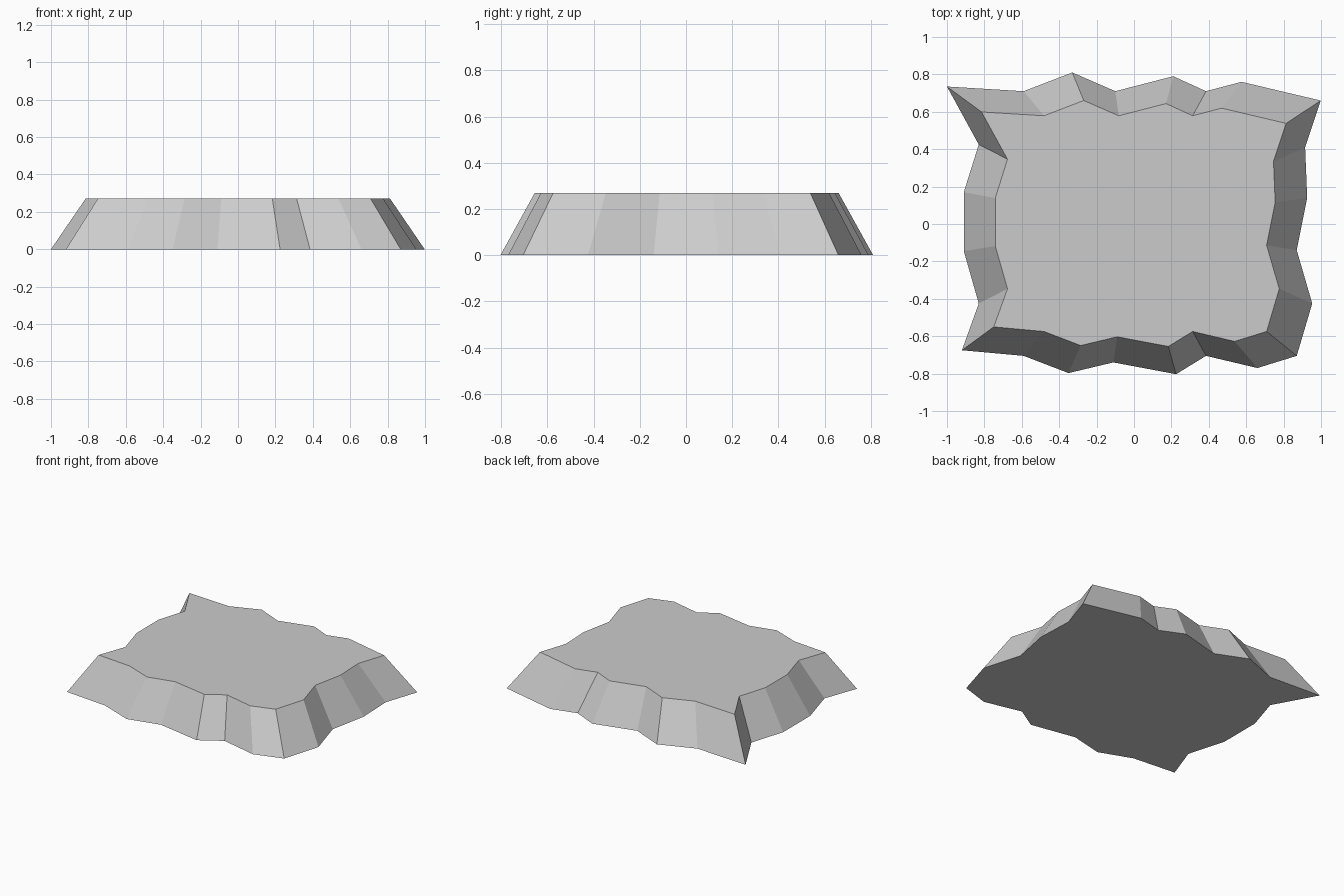
import bpy, bmesh

if "Cube" in bpy.data.objects:
    bpy.data.objects.remove(bpy.data.objects["Cube"])

HEIGHT, TAPER = 0.27, 0.815

# Jagged base outline, anticlockwise from the front left corner
outline = [
    # front edge
    (-0.92, -0.675), (-0.59, -0.705), (-0.35, -0.797), (-0.11, -0.74),
    (0.225, -0.803), (0.385, -0.705), (0.66, -0.77), (0.87, -0.705),
    # right edge
    (0.953, -0.425), (0.87, -0.14), (0.926, 0.14), (0.915, 0.41),
    # back edge
    (0.998, 0.66), (0.575, 0.76), (0.385, 0.71), (0.21, 0.79),
    (-0.10, 0.71), (-0.33, 0.81), (-0.59, 0.71), (-1.0, 0.735),
    # left edge
    (-0.83, 0.425), (-0.91, 0.17), (-0.91, -0.145), (-0.83, -0.425),
]

# Rock slab: base outline, tapered copy on top, sloping sides
bm = bmesh.new()
base = [bm.verts.new((x, y, 0)) for x, y in outline]
top = [bm.verts.new((x * TAPER, y * TAPER, HEIGHT)) for x, y in outline]
bm.faces.new(base[::-1])
bm.faces.new(top)
for i in range(len(outline)):
    j = (i + 1) % len(outline)
    bm.faces.new((base[i], base[j], top[j], top[i]))

mesh = bpy.data.meshes.new("rock_slab")
bm.to_mesh(mesh)
bm.free()
slab = bpy.data.objects.new("rock_slab", mesh)
bpy.context.collection.objects.link(slab)
